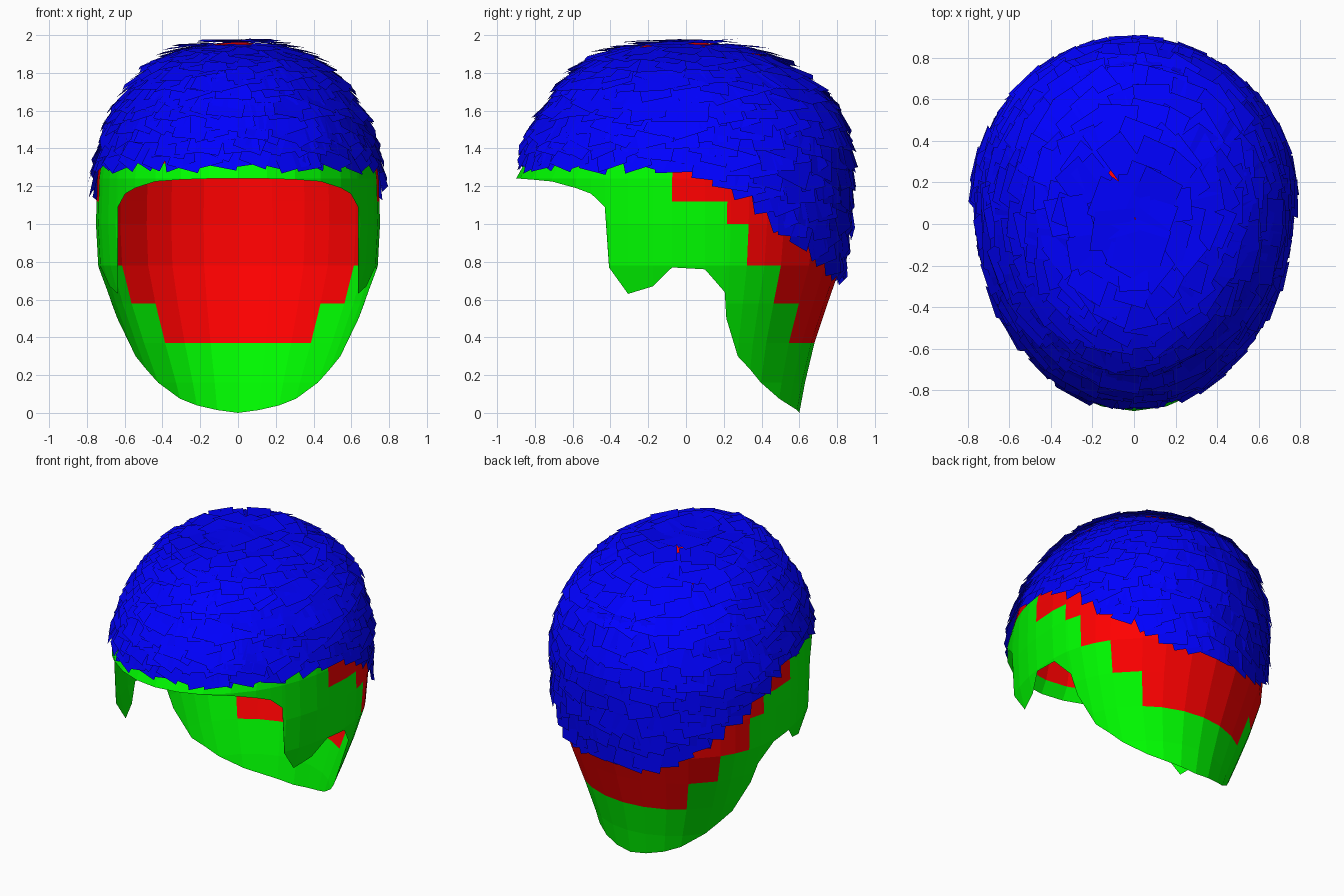
import bpy, math, random
from mathutils import Vector, Matrix

if "Cube" in bpy.data.objects:
    bpy.data.objects.remove(bpy.data.objects["Cube"])

random.seed(4)
YC = 0.1  # centre of the egg-shaped cross-sections

# height: half width, front depth, back depth
PROFILE = [(0, .45, .6, .5), (.16, .51, .7, .53), (.37, .60, .85, .58), (.58, .68, 1, .65),
           (.78, .74, 1, .72), (1.0, .752, 1, .75), (1.24, .745, 1, .765), (1.32, .735, .955, .765),
           (1.45, .70, .92, .745), (1.6, .64, .84, .69), (1.75, .53, .71, .57),
           (1.85, .42, .57, .44), (1.92, .28, .40, .30), (1.95, .15, .22, .16), (1.965, 0, 0, 0)]
# angle from the front: height of the lower rim
RIM = [(0, 1.24), (12, 1.24), (24, 1.235), (36, 1.225), (47, 1.19), (53, 1.16), (58, 1.09),
       (59.5, .77), (66, .63), (74, .67), (80, .77), (90, .76), (99, .64), (100.5, .5),
       (108, .3), (116, .23), (124, .16), (140, .075), (152, .04), (166, .015), (180, 0)]
HAIRLINE = [(0, 1.31), (85, 1.28), (96, 1.22), (108, 1.13), (120, 1.0), (140, .84), (155, .73), (180, .72)]


def lerp(table, v):
    """Interpolate the table at v; returns a list of columns."""
    v = min(max(v, table[0][0]), table[-1][0])
    for p, q in zip(table, table[1:]):
        if v <= q[0]:
            t = (v - p[0]) / (q[0] - p[0])
            return [a + (b - a) * t for a, b in zip(p[1:], q[1:])]


def surface(deg, z):
    w, f, b = lerp(PROFILE, z)
    a = math.radians(deg)
    c = math.cos(a)
    fade = min(1, max(0, (1.965 - z) / .3))
    return Vector((w * math.sin(a), YC * fade - c * (f if c > 0 else b) + .03 * (1 - fade), z))


def red_start(deg):
    """Height above which the scalp is red, stepped around the head."""
    for limit, z in ((85, 1.3), (99, 1.12), (108, 1.0), (124, .78), (140, .57)):
        if deg < limit:
            return z
    return .36


def material(name, rgb):
    m = bpy.data.materials.new(name)
    m.diffuse_color = (*rgb, 1)
    m.use_nodes = True
    m.node_tree.nodes["Principled BSDF"].inputs["Base Color"].default_value = m.diffuse_color
    return m


def make_object(name, verts, faces, mats, indices=None):
    me = bpy.data.meshes.new(name)
    me.from_pydata(verts, [], faces)
    for m in mats:
        me.materials.append(m)
    if indices:
        me.polygons.foreach_set("material_index", indices)
    me.update()
    ob = bpy.data.objects.new(name, me)
    bpy.context.collection.objects.link(ob)
    return ob


green = material("green", (0, 1, 0))
red = material("red", (1, 0, 0))
blue = material("blue", (0, 0, 1))

# Scalp sheet: columns around the head, rows clamped to the rim
verts, faces, mats, lookup = [], [], [], {}


def vert(p):
    key = tuple(round(c, 4) for c in p)
    if key not in lookup:
        lookup[key] = len(verts)
        verts.append(p)
    return lookup[key]


angles = [-a for a, _ in RIM[:0:-1]] + [a for a, _ in RIM]
levels = [p[0] for p in PROFILE]
levels.insert(6, 1.12)
for a0, a1 in zip(angles, angles[1:]):
    r0, r1 = lerp(RIM, abs(a0))[0], lerp(RIM, abs(a1))[0]
    for z0, z1 in zip(levels, levels[1:]):
        ring = [vert(surface(a, max(z, r))) for a, z, r in
                ((a0, z0, r0), (a1, z0, r1), (a1, z1, r1), (a0, z1, r0))]
        ring = list(dict.fromkeys(ring))
        if len(ring) > 2:
            faces.append(ring)
            mats.append(1 if (z0 + z1) / 2 > red_start(abs(a0 + a1) / 2) else 0)
make_object("scalp", verts, faces, [green, red], mats)

# Hair: overlapping tilted cards in rings from the hairline to the crown
verts, faces = [], []


def card(deg, z):
    p = surface(deg, z)
    side = (surface(deg + 2, z) - surface(deg - 2, z)).normalized()
    down = (surface(deg, z - .03) - surface(deg, min(z + .03, 1.964))).normalized()
    n = side.cross(-down).normalized()
    roll = Matrix.Rotation(math.radians(random.uniform(-24, 24)), 3, n)
    side, down = roll @ side, roll @ down
    w, h = random.uniform(.07, .10), random.uniform(.085, .11)
    low = random.uniform(.022, .04)
    start = len(verts)
    for s, d, lift in ((-w, h, low), (w, h, low), (w, -h, .004), (-w, -h, .004)):
        v = p + side * s + down * d + n * lift
        v.z = min(v.z, 2.0)
        verts.append(v)
    faces.append(range(start, start + 4))


ROWS = 15
for i in range(ROWS):
    t = i / ROWS
    count = max(7, int(54 * math.cos(t * math.pi / 2)))
    for k in range(count):
        deg = (k + .5 * (i % 2) + random.uniform(-.25, .25)) * 360 / count - 180
        deg = (deg + 180) % 360 - 180
        z0 = lerp(HAIRLINE, abs(deg))[0] + .09
        card(deg, z0 + (1.955 - z0) * math.sin(t * math.pi / 2) + random.uniform(-.012, .006))
# Crown tuft closing the top
for k in range(8):
    card(k * 45 - 180, 1.955)
make_object("hair_cards", verts, faces, [blue])
